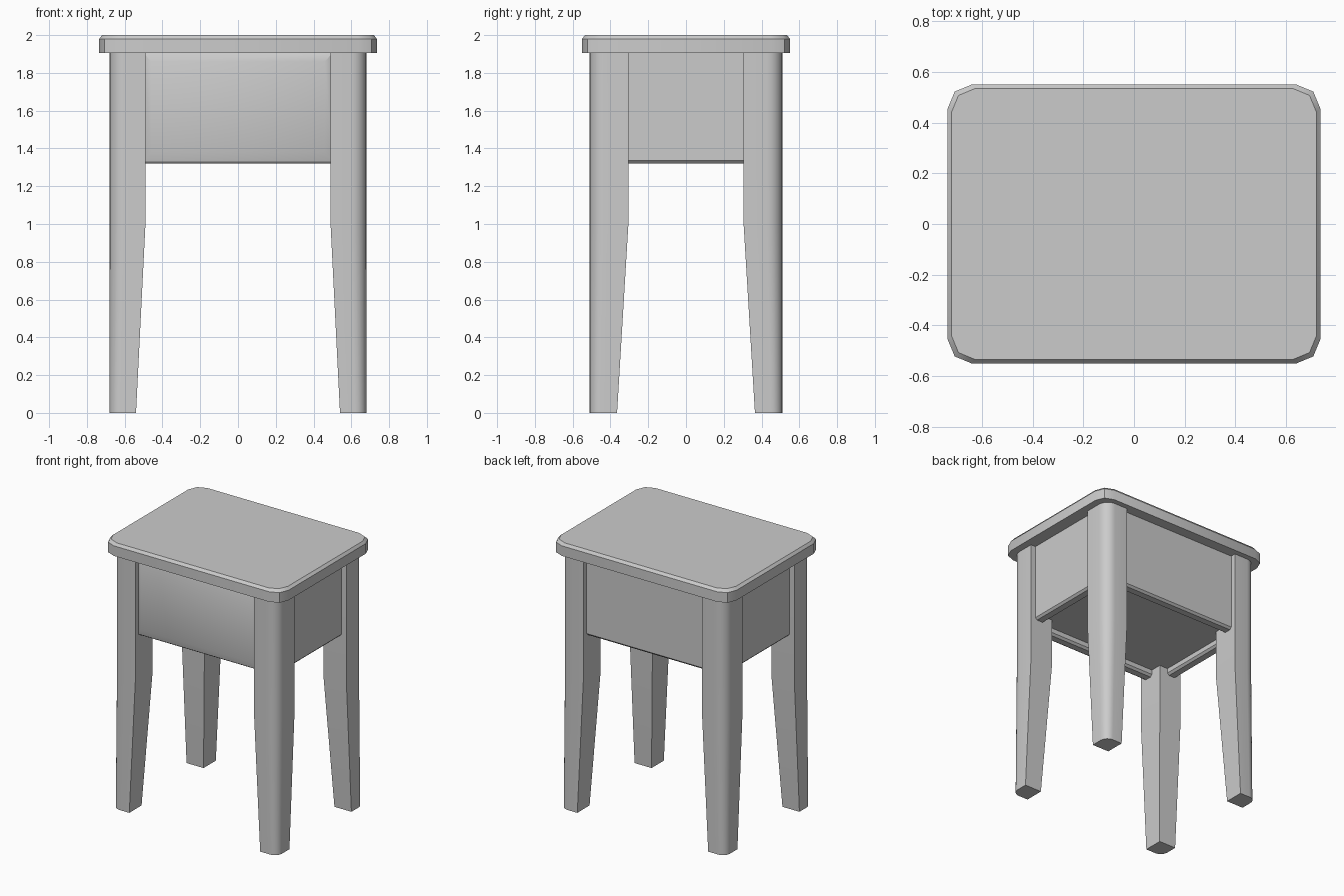
import bpy, bmesh, math

cube = bpy.data.objects.get("Cube")
if cube:
    bpy.data.objects.remove(cube, do_unlink=True)

grey = bpy.data.materials.new("plain_grey")
grey.use_nodes = True
grey.diffuse_color = (0.6, 0.6, 0.6, 1)
grey.node_tree.nodes["Principled BSDF"].inputs["Base Color"].default_value = (0.6, 0.6, 0.6, 1)


def loft(name, rings):
    """Skin a closed solid through matching rings of points."""
    bm = bmesh.new()
    loops = [[bm.verts.new(p) for p in ring] for ring in rings]
    n = len(loops[0])
    for a, b in zip(loops, loops[1:]):
        for i in range(n):
            j = (i + 1) % n
            bm.faces.new((a[i], a[j], b[j], b[i]))
    bm.faces.new(loops[0])
    bm.faces.new(loops[-1])
    bmesh.ops.recalc_face_normals(bm, faces=bm.faces)
    mesh = bpy.data.meshes.new(name)
    bm.to_mesh(mesh)
    bm.free()
    mesh.materials.append(grey)
    obj = bpy.data.objects.new(name, mesh)
    bpy.context.collection.objects.link(obj)
    bpy.ops.object.select_all(action='DESELECT')
    obj.select_set(True)
    bpy.context.view_layer.objects.active = obj
    bpy.ops.object.shade_smooth_by_angle(angle=math.radians(35))
    return obj


def arc(cx, cy, r, start, steps):
    return [(cx + r * math.cos(start + math.pi / 2 * i / steps),
             cy + r * math.sin(start + math.pi / 2 * i / steps)) for i in range(steps + 1)]


def rounded(hx, hy, r, z):
    """Rectangle with faceted round corners."""
    ring = []
    for k, (sx, sy) in enumerate([(1, 1), (-1, 1), (-1, -1), (1, -1)]):
        ring += arc(sx * (hx - r), sy * (hy - r), r, k * math.pi / 2, 2)
    return [(x, y, z) for x, y in ring]


def rect(x0, x1, y0, y1, z):
    return [(x0, y0, z), (x1, y0, z), (x1, y1, z), (x0, y1, z)]


# Seat slab with a chamfered upper edge
loft("seat_top", [rounded(0.735, 0.55, 0.094, 1.905),
                  rounded(0.735, 0.55, 0.094, 1.98),
                  rounded(0.72, 0.535, 0.094, 2.0)])


# Legs: rounded outer corner, square inner corner, tapering below the middle
def leg(name, sx, sy):
    rings = []
    for z, ix, iy, r in [(0, 0.54, 0.365, 0.06), (1.0, 0.49, 0.305, 0.08), (1.905, 0.49, 0.305, 0.08)]:
        pts = [(ix, iy), (0.68, iy)] + arc(0.68 - r, 0.51 - r, r, 0, 6) + [(ix, 0.51)]
        rings.append([(sx * x, sy * y, z) for x, y in pts])
    loft(name, rings)


for sx, side in ((1, "left"), (-1, "right")):
    for sy, end in ((-1, "front"), (1, "back")):
        leg(f"{end}_{side}_leg", sx, sy)


# Apron boards with small chamfers along the bottom edge
def apron(name, x0, x1, y0, y1):
    c = 0.015
    loft(name, [rect(x0 + c, x1 - c, y0 + c, y1 - c, 1.32),
                rect(x0, x1, y0, y1, 1.335),
                rect(x0, x1, y0, y1, 1.905)])


for s, side, end in ((1, "left", "back"), (-1, "right", "front")):
    x0, x1 = sorted((s * 0.56, s * 0.64))
    apron(f"{side}_apron", x0, x1, -0.36, 0.36)
    y0, y1 = sorted((s * 0.39, s * 0.47))
    apron(f"{end}_apron", -0.54, 0.54, y0, y1)

# Recessed floor of the box
loft("box_floor", [rect(-0.58, 0.58, -0.41, 0.41, z) for z in (1.37, 1.4)])


# Drawer front with a bevelled border
def panel(hx, z0, z1, y):
    return [(-hx, y, z0), (hx, y, z0), (hx, y, z1), (-hx, y, z1)]


loft("drawer_front", [panel(0.5, 1.33, 1.905, -0.45),
                      panel(0.5, 1.33, 1.905, -0.47),
                      panel(0.46, 1.38, 1.86, -0.49)])
